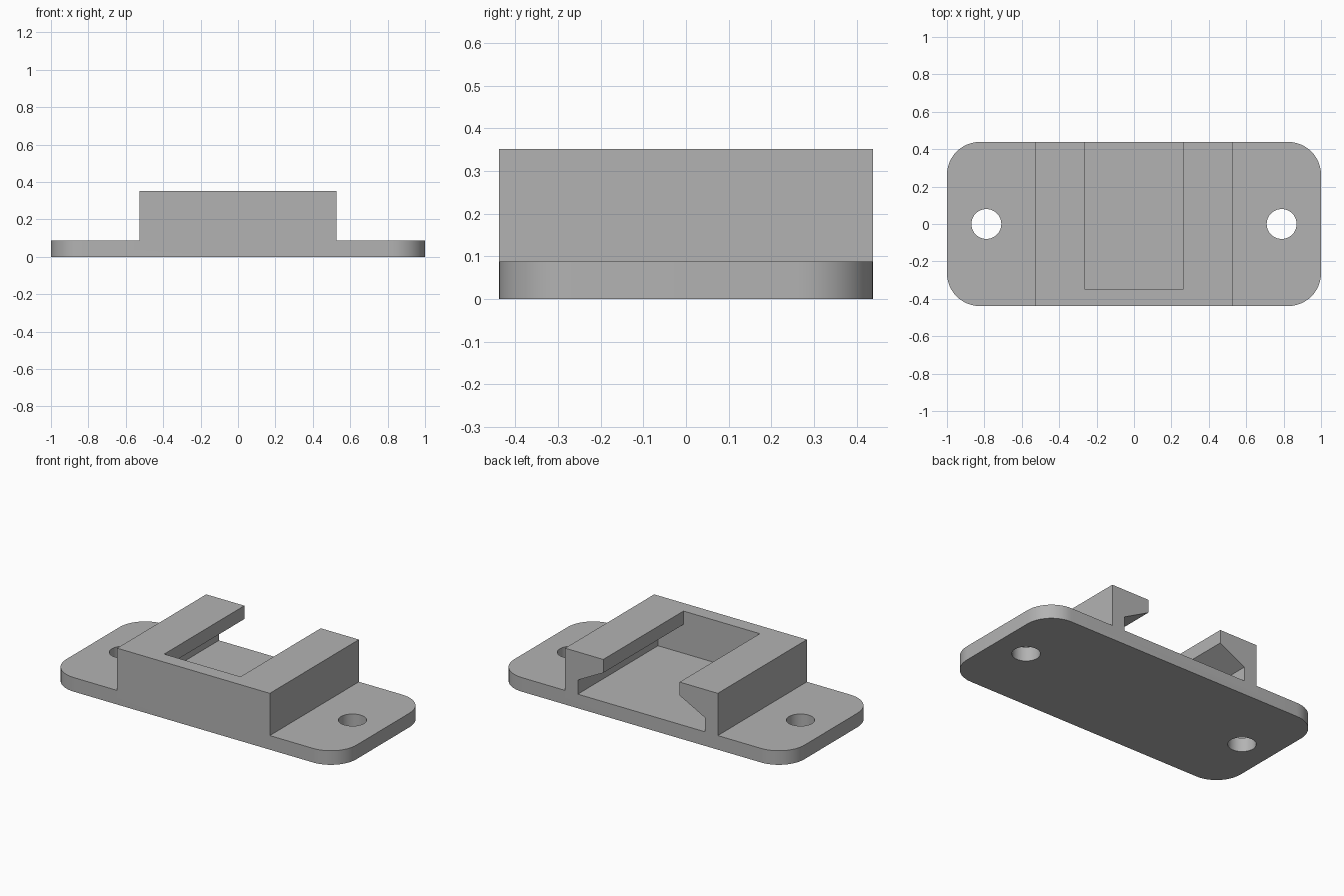
import bpy
import bmesh
import math
from mathutils import Matrix, Vector

if "Cube" in bpy.data.objects:
    bpy.data.objects.remove(bpy.data.objects["Cube"])

U = 2 / 22.8  # one wall thickness

grey = bpy.data.materials.new("plain grey")
grey.use_nodes = True
colour = (0.45, 0.45, 0.45, 1)
grey.diffuse_color = colour
grey.node_tree.nodes["Principled BSDF"].inputs["Base Color"].default_value = colour


def finish(name, bm):
    bmesh.ops.recalc_face_normals(bm, faces=bm.faces)
    mesh = bpy.data.meshes.new(name)
    bm.to_mesh(mesh)
    bm.free()
    mesh.materials.append(grey)
    obj = bpy.data.objects.new(name, mesh)
    bpy.context.collection.objects.link(obj)
    return obj


def box(name, x, y, z0, z1, corner=0):
    """Box centred in x and y, with optional rounded upright edges."""
    bm = bmesh.new()
    bmesh.ops.create_cube(bm, size=1, matrix=Matrix.Translation((0, 0, (z0 + z1) / 2))
                          @ Matrix.Diagonal((2 * x, 2 * y, z1 - z0, 1)))
    if corner:
        upright = [e for e in bm.edges if abs(e.verts[0].co.z - e.verts[1].co.z) > 0.01]
        bmesh.ops.bevel(bm, geom=upright, offset=corner, segments=12,
                        profile=0.5, affect='EDGES')
    return finish(name, bm)


def extrude_along_y(name, profile, y0, y1):
    bm = bmesh.new()
    face = bm.faces.new([bm.verts.new((x, y0, z)) for x, z in profile])
    geom = bmesh.ops.extrude_face_region(bm, geom=[face])["geom"]
    moved = [g for g in geom if isinstance(g, bmesh.types.BMVert)]
    bmesh.ops.translate(bm, verts=moved, vec=Vector((0, y1 - y0, 0)))
    return finish(name, bm)


def combine(target, tool, operation):
    mod = target.modifiers.new(operation, 'BOOLEAN')
    mod.operation = operation
    mod.solver = 'EXACT'
    mod.object = tool
    tool.hide_render = True
    bpy.context.view_layer.objects.active = target
    bpy.ops.object.modifier_apply(modifier=mod.name)
    bpy.data.objects.remove(tool)


# Rounded flange with the raised block on top
bracket = box("slotted_mounting_bracket", 1, 5 * U, 0, U, corner=2 * U)
combine(bracket, box("raised_block", 6 * U, 5 * U, U / 2, 4 * U), 'UNION')

# Undercut slot, open at the top and the back
half = [(5, 1), (5, 2), (3, 3.05), (3, 5)]
profile = [(x * U, z * U) for x, z in half]
profile += [(-x, z) for x, z in reversed(profile)]
combine(bracket, extrude_along_y("slot_cutter", profile, -4 * U, 6 * U), 'DIFFERENCE')

# Screw holes
for side in (-1, 1):
    bm = bmesh.new()
    bmesh.ops.create_cone(bm, cap_ends=True, segments=48, radius1=0.08, radius2=0.08,
                          depth=1, matrix=Matrix.Translation((side * 9 * U, 0, 0)))
    combine(bracket, finish("hole_cutter", bm), 'DIFFERENCE')

# Smooth the curves, keep the edges sharp
bpy.ops.object.select_all(action='DESELECT')
bracket.select_set(True)
bpy.context.view_layer.objects.active = bracket
bpy.ops.object.shade_smooth_by_angle(angle=math.radians(25))
